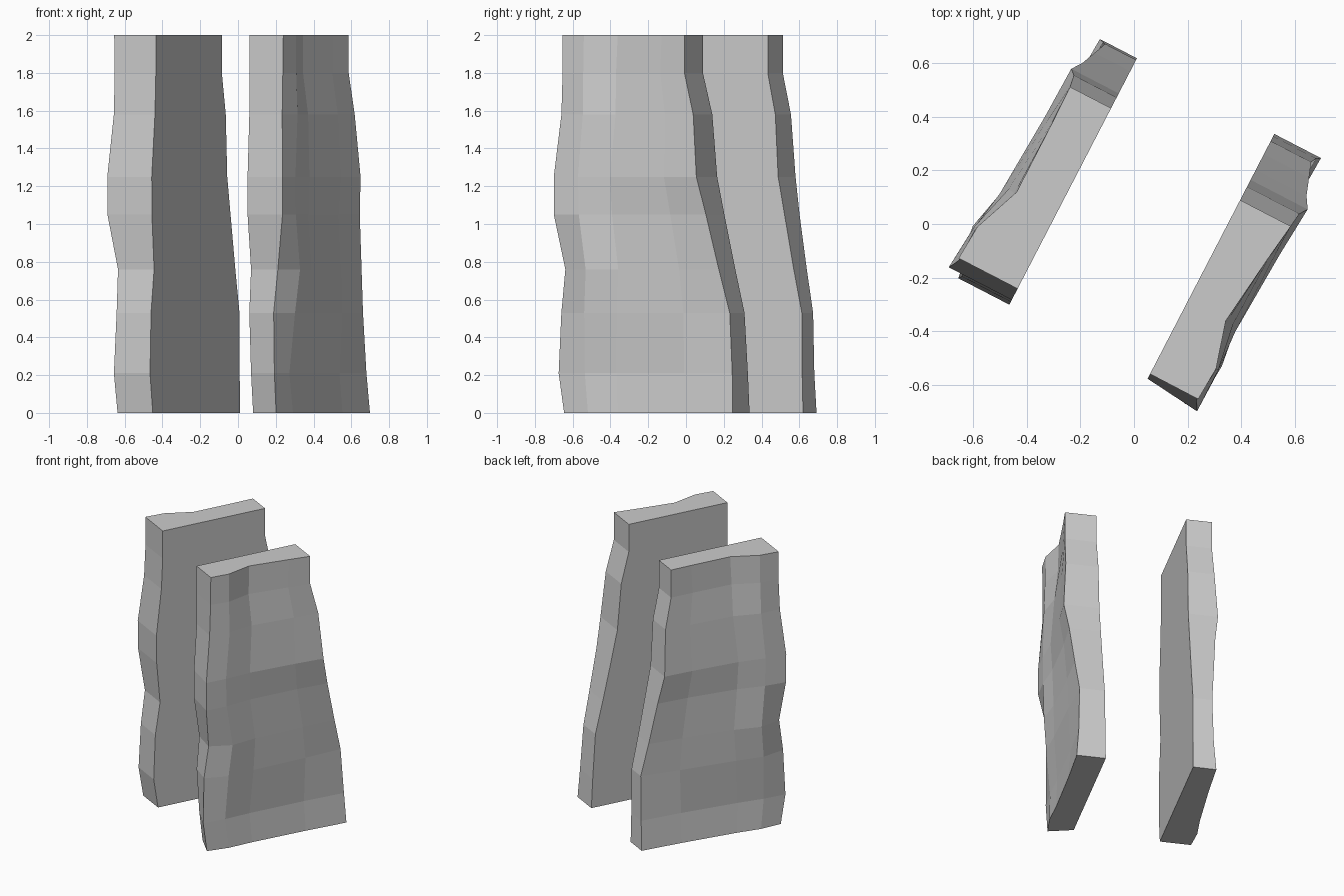
import bpy, bmesh
from mathutils import Vector

if "Cube" in bpy.data.objects:
    bpy.data.objects.remove(bpy.data.objects["Cube"])

D = Vector((0.46, 0.888, 0))      # direction along the slabs
N = Vector((0.888, -0.46, 0))     # direction across the slabs
HEIGHTS = [0, .21, .53, .76, 1.05, 1.25, 1.58, 1.80, 2]

# thickness of the rough outer face, by column from front to back
THICK = [
    [.165, .17, .16, .17, .22, .22, .20, .20, .203],
    [.186, .177, .205, .225, .222, .222, .22, .213, .21],
    [.18, .17, .195, .20, .20, .21, .19, .165, .16],
    [.185, .17, .185, .19, .20, .225, .21, .195, .193],
    [.196, .18, .17, .19, .213, .24, .22, .213, .213],
]
COLS_BOTTOM = [0, .15, .32, .71, 1]
COLS_TOP = [0, .18, .42, .80, 1]


def slab(name, side, gap, front_in, front_out, back, taper):
    """Flat inner face, faceted outer face, ragged ends."""
    bm = bmesh.new()
    rings = []
    for i, z in enumerate(HEIGHTS):
        k = z / 2
        pts = [(front_in[i], 0)]
        for c in range(5):
            s = COLS_BOTTOM[c] * (1 - k) + COLS_TOP[c] * k
            u = front_out[i] + (back[i] - front_out[i]) * s
            pts.append((u, THICK[c][i] + taper * (0.53 - s)))
        pts.append((back[i], 0))
        rings.append([bm.verts.new(D * u + N * side * (gap + t) + Vector((0, 0, z)))
                      for u, t in pts])
    for a, b in zip(rings, rings[1:]):
        for j in range(7):
            n = (j + 1) % 7
            bm.faces.new((a[j], a[n], b[n], b[j]))
    bm.faces.new(rings[0][::-1])
    bm.faces.new(rings[-1])
    bmesh.ops.recalc_face_normals(bm, faces=bm.faces)
    me = bpy.data.meshes.new(name)
    bm.to_mesh(me)
    bm.free()
    ob = bpy.data.objects.new(name, me)
    bpy.context.collection.objects.link(ob)


# right stone slab
slab("right_slab", 1, .311,
     [-.426, -.45, -.47, -.45, -.49, -.49, -.47, -.47, -.47],
     [-.48, -.51, -.499, -.47, -.513, -.513, -.478, -.471, -.471],
     [.54, .53, .51, .455, .39, .347, .318, .262, .262], 0)

# left stone slab, thicker at the front
left_front = [-.45, -.482, -.47, -.435, -.46, -.462, -.425, -.415, -.415]
slab("left_slab", -1, .275, left_front, left_front,
     [.555, .55, .548, .50, .445, .407, .39, .345, .345], .085)
